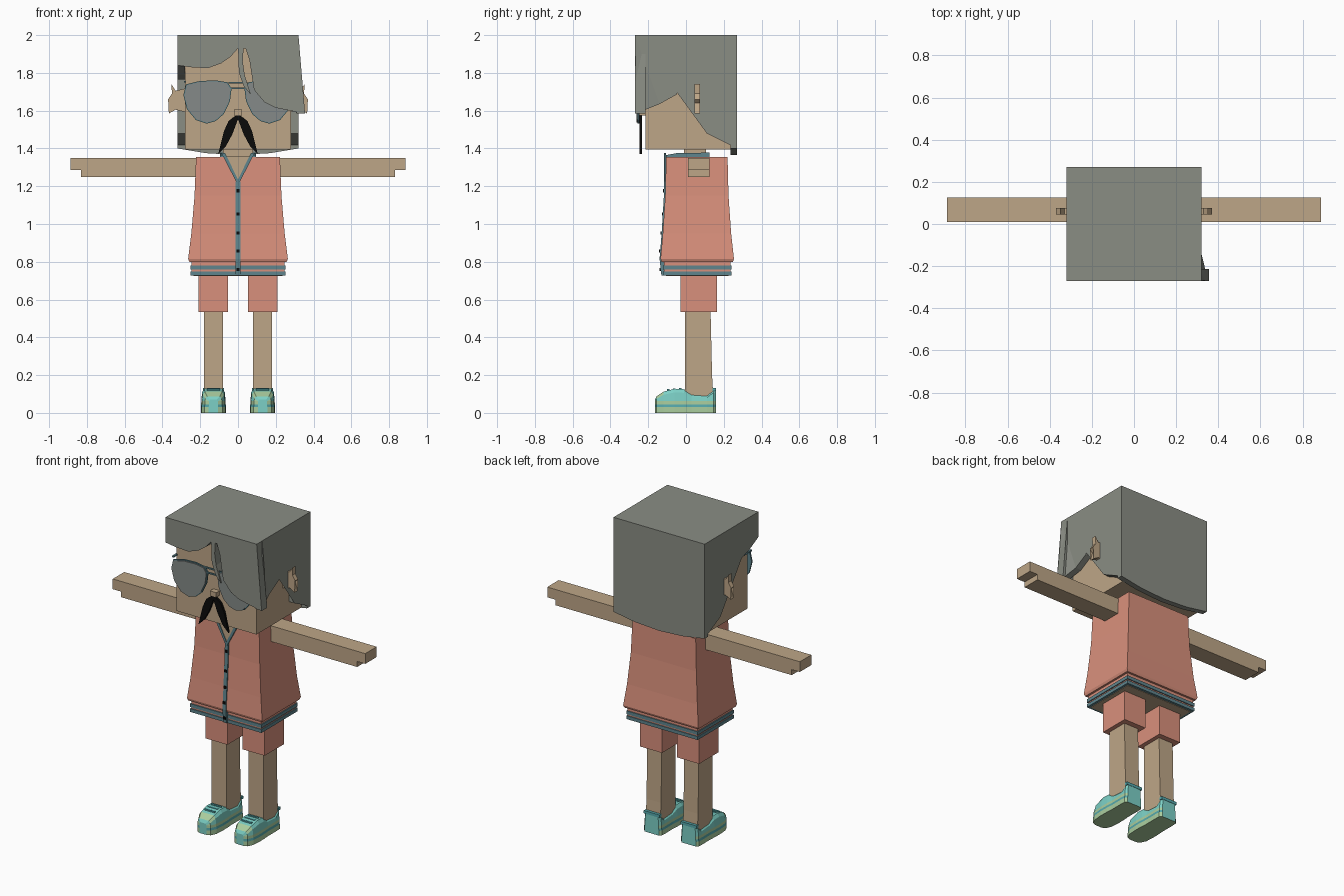
import bpy
import bmesh

cube = bpy.data.objects.get("Cube")
if cube:
    bpy.data.objects.remove(cube, do_unlink=True)


def material(name, hex_code):
    rgb = [int(hex_code[i:i + 2], 16) / 255 for i in (0, 2, 4)]
    lin = [c / 12.92 if c <= 0.04045 else ((c + 0.055) / 1.055) ** 2.4 for c in rgb]
    m = bpy.data.materials.new(name)
    m.use_nodes = True
    m.diffuse_color = (*lin, 1)
    m.node_tree.nodes["Principled BSDF"].inputs["Base Color"].default_value = (*lin, 1)
    return m


SKIN = material("skin", "BEA687")
SALMON = material("salmon_cloth", "D9907C")
HAIR = material("grey_hair", "8A8D84")
LENS = material("grey_lens", "858A88")
TRIM = material("blue_grey_trim", "5F858D")
BLACK = material("black", "0A0A0A")
MINT = material("mint_shoe", "7CD0C6")
GREEN = material("light_green_sole", "AACD9E")
TEAL = material("teal_stripe", "55A8AC")


def finish(name, bm, mats):
    bmesh.ops.recalc_face_normals(bm, faces=bm.faces)
    me = bpy.data.meshes.new(name)
    bm.to_mesh(me)
    bm.free()
    for m in mats:
        me.materials.append(m)
    ob = bpy.data.objects.new(name, me)
    bpy.context.collection.objects.link(ob)
    return ob


def prism(name, pts, axis, a, b, mat, nudge=None):
    """Extrude a flat outline from a to b along the x or y axis."""
    place = (lambda p, d: (d, p[0], p[1])) if axis == "x" else (lambda p, d: (p[0], d, p[1]))
    bm = bmesh.new()
    lo = [bm.verts.new(place(p, a)) for p in pts]
    hi = [bm.verts.new(place(p, b)) for p in pts]
    caps = [bm.faces.new(lo), bm.faces.new(hi)]
    for i in range(len(pts)):
        j = (i + 1) % len(pts)
        bm.faces.new((lo[i], lo[j], hi[j], hi[i]))
    bmesh.ops.triangulate(bm, faces=caps)
    if nudge:
        for v in bm.verts:
            nudge(v)
    return finish(name, bm, [mat])


def box(name, x, y, z, mat):
    return prism(name, [(x[0], z[0]), (x[1], z[0]), (x[1], z[1]), (x[0], z[1])], "y", *y, mat)


def loft(name, rings, mats, rule=None):
    """Skin closed rings of equal length; rule picks a material from a face centre."""
    bm = bmesh.new()
    rows = [[bm.verts.new(p) for p in r] for r in rings]
    for r, s in zip(rows, rows[1:]):
        for i in range(len(r)):
            j = (i + 1) % len(r)
            bm.faces.new((r[i], r[j], s[j], s[i]))
    bm.faces.new(rows[0])
    bm.faces.new(rows[-1])
    if rule:
        for f in bm.faces:
            f.material_index = rule(f)
    return finish(name, bm, mats)


def rect(hx, y0, y1, z):
    return [(-hx, y0, z), (hx, y0, z), (hx, y1, z), (-hx, y1, z)]


def sided(pts, s):
    return [(s * x, z) for x, z in pts]


# Head, neck and nose
box("head", (-.28, .28), (-.215, .24), (1.395, 1.96), SKIN)
box("neck", (-.08, .08), (-.01, .105), (1.33, 1.4), SKIN)
box("nose", (-.022, .022), (-.25, -.21), (1.575, 1.605), SKIN)

# Hair: cap, back, sides and a parted fringe
box("hair_top", (-.32, .32), (-.27, .27), (1.94, 2), HAIR)
prism("hair_back", [(-.32, 2), (-.32, 1.4), (-.17, 1.375), (0, 1.365), (.17, 1.375),
                    (.32, 1.4), (.32, 2)], "y", .235, .27, HAIR)
side_tail = [(.11, 1.765), (.11, 1.48), (.27, 1.4), (.27, 2)]


def flare(v):
    if v.co.y < -.2 and v.co.z < 1.7:
        v.co.x += .03


prism("hair_side_left", [(-.27, 2), (-.27, 1.84), (-.265, 1.585), (-.14, 1.635), (-.05, 1.685),
                         (-.01, 1.765)] + side_tail, "x", .28, .32, HAIR, flare)
prism("hair_side_right", [(-.27, 2), (-.27, 1.84), (-.17, 1.79), (-.08, 1.765)] + side_tail,
      "x", -.32, -.28, HAIR)
fringes = {
    "fringe_right": [(-.32, 2), (-.32, 1.84), (-.25, 1.83), (-.16, 1.825), (-.09, 1.85),
                     (-.04, 1.885), (0, 1.93), (.04, 1.93), (.04, 2)],
    "fringe_strand": [(.0, 1.94), (.005, 1.8), (.03, 1.73), (.068, 1.685), (.035, 1.79),
                      (.025, 1.86), (.03, 1.94)],
    "fringe_left": [(.04, 2), (.04, 1.93), (.07, 1.84), (.085, 1.71), (.14, 1.645), (.2, 1.615),
                    (.275, 1.6), (.355, 1.585), (.335, 1.78), (.32, 1.9), (.32, 2)],
}
for name, pts in fringes.items():
    prism(name, pts, "y", -.27, -.214, HAIR)

# Shapes repeated on both sides of the face
ear = [(.27, 1.72), (.33, 1.705), (.352, 1.74), (.35, 1.69), (.37, 1.66), (.35, 1.64),
       (.366, 1.585), (.33, 1.605), (.27, 1.59)]
lens = [(.27, 1.735), (.2, 1.752), (.12, 1.755), (.06, 1.745), (.04, 1.715), (.048, 1.65),
        (.08, 1.585), (.12, 1.55), (.165, 1.537), (.22, 1.555), (.265, 1.61), (.283, 1.68)]
frame = [(.16 + (x - .16) * 1.05, 1.65 + (z - 1.65) * 1.05) for x, z in lens]
whisker = [(0, 1.58), (.025, 1.565), (.05, 1.545), (.075, 1.49), (.085, 1.43), (.105, 1.37),
           (.065, 1.41), (.03, 1.475), (.0, 1.555)]

for s, side in ((1, "left"), (-1, "right")):
    prism(side + "_ear", sided(ear, s), "y", .045, .075, SKIN)
    prism(side + "_lens_rim", sided(frame, s), "y", -.256, -.246, TRIM)
    prism(side + "_lens", sided(lens, s), "y", -.262, -.25, LENS)
    box(side + "_temple_bar", sorted((s * .276, s * .287)), (-.25, .11), (1.748, 1.758), TRIM)
    prism(side + "_moustache", sided(whisker, s), "y", -.247, -.232, BLACK)

    # Arm with a stepped hand
    arm = [(.2, 1.35), (.2, 1.25), (.83, 1.25), (.83, 1.285), (.887, 1.285), (.887, 1.35)]
    prism(side + "_arm", sided(arm, s), "y", .01, .125, SKIN)

    # Shorts and leg
    box(side + "_shorts_leg", sorted((s * .053, s * .208)), (-.03, .165), (.535, .76), SALMON)
    c = s * .13
    loft(side + "_leg", [[(c + x, y, z) for x, y, _ in rect(.051, -.005, back, 0)]
                         for z, back in ((.08, .145), (.2, .138), (.54, .13))], [SKIN])

    # Shoe: stations from toe to heel as (y, half width, height)
    rings = []
    for y, w, h in ((-.165, .025, .07), (-.155, .047, .088), (-.12, .063, .112), (-.06, .067, .128),
                    (-.01, .066, .125), (.03, .063, .102), (.11, .064, .095),
                    (.145, .062, .125), (.158, .05, .13)):
        half = [(w, 0), (w, .03), (w * .97, .045), (w * .96, .062), (w * .9, h * .85), (w * .72, h)]
        outline = half + [(-x, z) for x, z in reversed(half)]
        rings.append([(c + x, y, z) for x, z in outline])

    def shoe_colour(f):
        z = f.calc_center_median().z
        y = f.calc_center_median().y
        if len(f.verts) > 4:
            return 0
        if z < .035:
            return 1
        if z < .052:
            return 2
        if z < .068 or (y < -.13 and z > .085):
            return 1
        return 0

    loft(side + "_shoe", rings, [MINT, GREEN, TEAL], shoe_colour)
    for i in range(3):
        y = -.1 + i * .032
        box(f"{side}_lace_{i + 1}", (c - .035, c + .035), (y, y + .012), (.105, .126 + .003 * i), TEAL)
    box(side + "_shoe_rim", (c - .055, c + .055), (.14, .16), (.115, .133), TEAL)

# Glasses bridge
for i, z in enumerate((1.715, 1.745)):
    box(f"glasses_bridge_{i + 1}", (-.05, .05), (-.258, -.248), (z, z + .008), TRIM)

# Flared shirt
loft("shirt", [rect(.222, -.105, .22, 1.355), rect(.23, -.11, .225, 1.15),
               rect(.247, -.123, .239, .95), rect(.264, -.135, .254, .815),
               rect(.258, -.13, .248, .8)], [SALMON])

# Striped hem
box("hem_core", (-.245, .245), (-.117, .235), (.735, .805), SALMON)
for i, z in enumerate((.727, .758)):
    box(f"hem_stripe_{i + 1}", (-.251, .251), (-.123, .241), (z, z + .021), TRIM)
box("hem_underside", (-.235, .235), (-.107, .225), (.724, .74), SKIN)

# Button strip following the shirt front
front = [(-.115, 1.225), (-.117, 1.15), (-.129, .95), (-.14, .815), (-.13, .727)]
prism("button_strip", front + [(y + .02, z) for y, z in reversed(front)], "x", -.012, .012, TRIM)
for i, (y, z) in enumerate(((-.119, 1.176), (-.125, 1.053), (-.132, .952), (-.14, .857), (-.138, .76))):
    box(f"button_{i + 1}", (-.008, .008), (y - .002, y + .015), (z - .008, z + .008), BLACK)

# Open neckline and collar
prism("neckline", [(0, 1.225), (.07, 1.358), (-.07, 1.358)], "y", -.113, -.104, SKIN)
for s, side in ((1, "left"), (-1, "right")):
    lapel = [(0, 1.205), (.088, 1.375), (.068, 1.375), (0, 1.235)]
    prism(side + "_lapel", sided(lapel, s), "y", -.117, -.105, TRIM)
    prism(side + "_collar", [(-.105, 1.35), (.125, 1.35), (.125, 1.378), (-.05, 1.375), (-.105, 1.365)],
          "x", s * .078, s * .095, TRIM)
box("back_collar", (-.095, .095), (.105, .125), (1.35, 1.378), TRIM)
